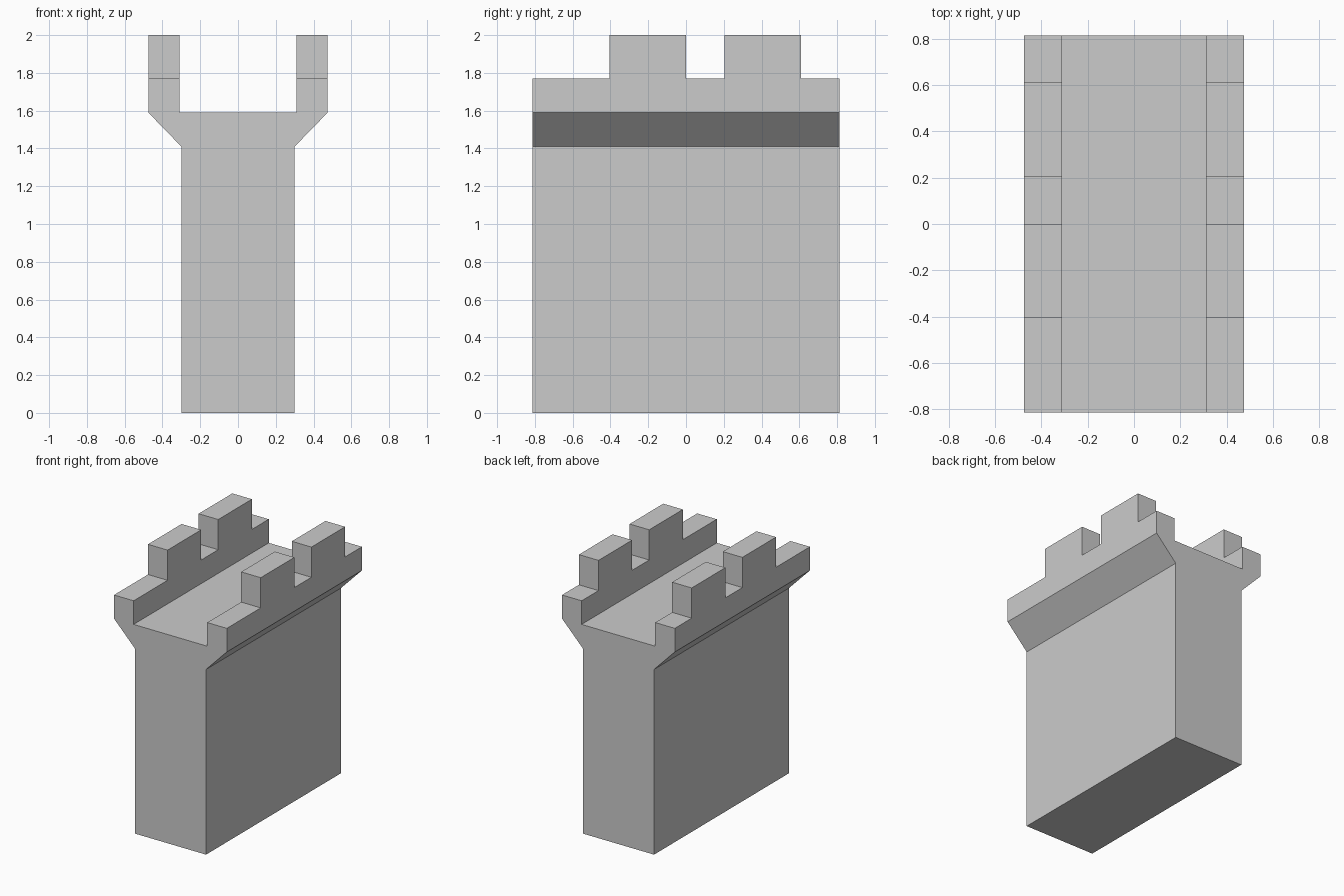
import bpy, bmesh

if "Cube" in bpy.data.objects:
    bpy.data.objects.remove(bpy.data.objects["Cube"])

# Wall cross-section: right half from the base up to the walkway, mirrored to the left
half = [(0.30, 0), (0.30, 1.41), (0.475, 1.59), (0.475, 1.77), (0.31, 1.77), (0.31, 1.59)]
profile = half + [(-x, z) for x, z in reversed(half)]

# Stations along the wall; merlons stand on the listed spans
stations = [-0.813, -0.405, 0.0, 0.205, 0.61, 0.813]
merlon_spans = [1, 3]
PARAPET_Z, MERLON_H = 1.77, 0.23

bm = bmesh.new()
rings = [[bm.verts.new((x, y, z)) for x, z in profile] for y in stations]

# Wall skin, keeping hold of the parapet tops that carry merlons
n = len(profile)
merlon_bases = []
for s, (a, b) in enumerate(zip(rings, rings[1:])):
    for i in range(n):
        j = (i + 1) % n
        face = bm.faces.new((a[i], a[j], b[j], b[i]))
        on_top = all(abs(v.co.z - PARAPET_Z) < 1e-4 for v in face.verts)
        if on_top and s in merlon_spans:
            merlon_bases.append(face)

# End caps
bm.faces.new(rings[0])
bm.faces.new(list(reversed(rings[-1])))
bmesh.ops.recalc_face_normals(bm, faces=bm.faces[:])

# Merlons
tops = bmesh.ops.extrude_discrete_faces(bm, faces=merlon_bases)["faces"]
bmesh.ops.translate(bm, vec=(0, 0, MERLON_H), verts=[v for f in tops for v in f.verts])

# Merge coplanar strips into clean flat faces
bmesh.ops.dissolve_limit(bm, angle_limit=0.01, verts=bm.verts[:], edges=bm.edges[:])
bmesh.ops.recalc_face_normals(bm, faces=bm.faces[:])

mesh = bpy.data.meshes.new("battlement_wall")
bm.to_mesh(mesh)
bm.free()
wall = bpy.data.objects.new("battlement_wall", mesh)
bpy.context.collection.objects.link(wall)
